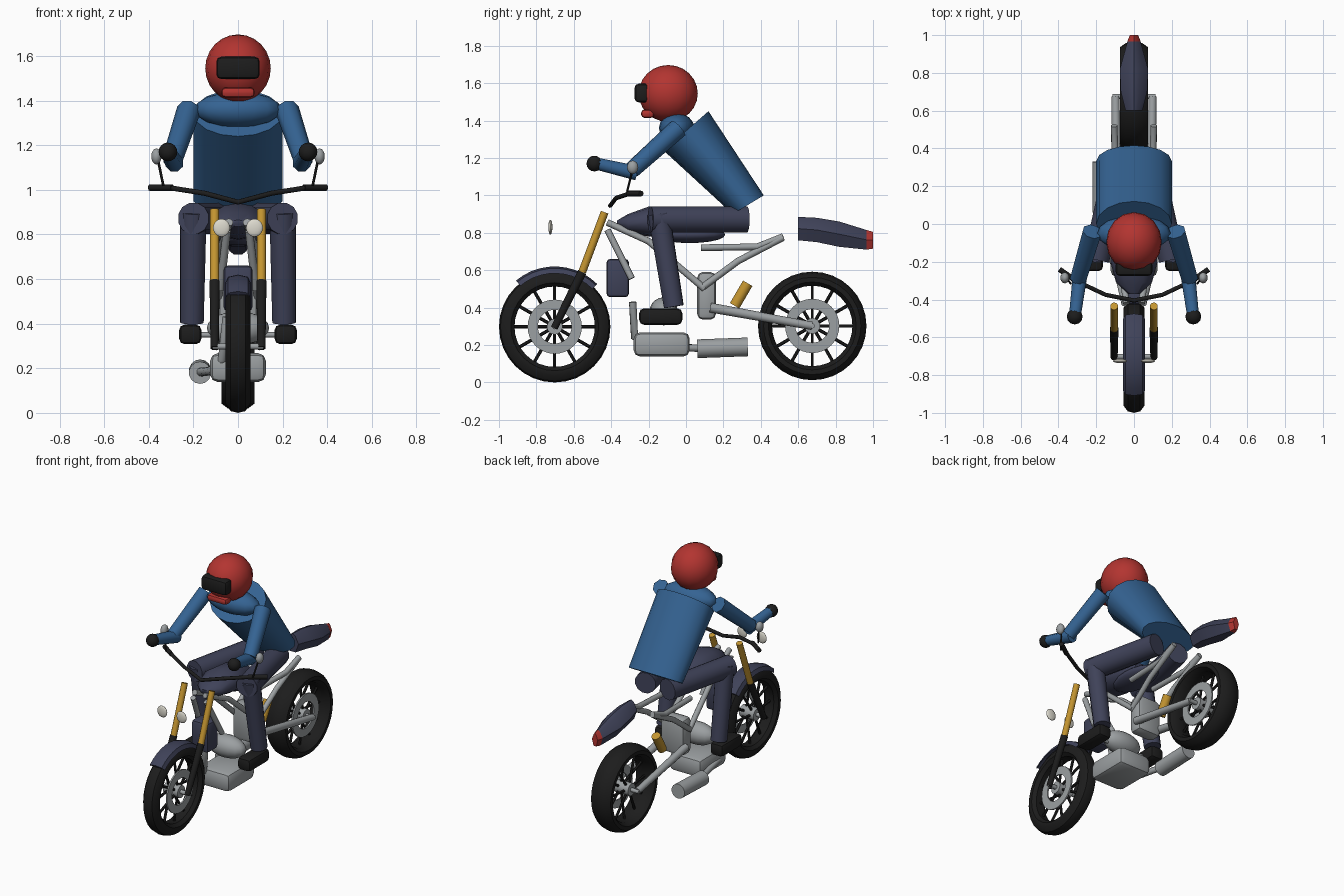
import bpy, bmesh, math
from mathutils import Vector, Matrix

cube = bpy.data.objects.get("Cube")
if cube:
    bpy.data.objects.remove(cube, do_unlink=True)


def material(name, rgb):
    m = bpy.data.materials.new(name)
    m.use_nodes = True
    m.diffuse_color = (*rgb, 1)
    bsdf = next(n for n in m.node_tree.nodes if n.type == 'BSDF_PRINCIPLED')
    bsdf.inputs["Base Color"].default_value = (*rgb, 1)
    bsdf.inputs["Roughness"].default_value = 0.6
    return m


RED = material("helmet red", (.45, .035, .03))
BLUE = material("jacket blue", (.035, .125, .29))
NAVY = material("slate navy", (.05, .055, .1))
GREY = material("metal grey", (.33, .35, .36))
GOLD = material("gold", (.55, .3, .03))
BLACK = material("rubber black", (.012, .012, .012))
IVORY = material("lamp ivory", (.72, .7, .62))


def finish(name, bm, mat, angle=35):
    bmesh.ops.recalc_face_normals(bm, faces=bm.faces)
    me = bpy.data.meshes.new(name)
    bm.to_mesh(me)
    bm.free()
    me.materials.append(mat)
    me.shade_smooth()
    me.set_sharp_from_angle(angle=math.radians(angle))
    ob = bpy.data.objects.new(name, me)
    bpy.context.collection.objects.link(ob)
    return ob


def loft(name, rings, mat, closed=False, angle=35):
    """Skin a list of equal rings; cap the ends unless the loop is closed."""
    bm = bmesh.new()
    vs = [[bm.verts.new(p) for p in ring] for ring in rings]
    n = len(vs[0])
    pairs = list(zip(vs, vs[1:])) + ([(vs[-1], vs[0])] if closed else [])
    for a, b in pairs:
        for i in range(n):
            j = (i + 1) % n
            bm.faces.new((a[i], a[j], b[j], b[i]))
    if not closed:
        bm.faces.new(vs[0])
        bm.faces.new(vs[-1])
    return finish(name, bm, mat, angle)


def tube(name, pts, r, mat, sides=10, r_end=None):
    """Round bar along a path, optionally tapering."""
    pts = [Vector(p) for p in pts]
    r_end = r if r_end is None else r_end
    last = len(pts) - 1
    rings, q, prev = [], None, None
    for i, p in enumerate(pts):
        t = (pts[min(i + 1, last)] - pts[max(i - 1, 0)]).normalized()
        q = t.to_track_quat('Z', 'Y') if q is None else prev.rotation_difference(t) @ q
        prev = t
        rad = r + (r_end - r) * i / last
        rings.append([p + q @ Vector((rad * math.cos(a), rad * math.sin(a), 0))
                      for a in (math.tau * (k + .5) / sides for k in range(sides))])
    return loft(name, rings, mat, angle=50 if sides > 6 else 30)


def ball(name, loc, radii, mat, u=16, v=10):
    bm = bmesh.new()
    bmesh.ops.create_uvsphere(bm, u_segments=u, v_segments=v, radius=1,
                              matrix=Matrix.Translation(loc) @ Matrix.Diagonal((*radii, 1)))
    return finish(name, bm, mat, 60)


def block(name, loc, size, bevel, mat, segments=2):
    bm = bmesh.new()
    bmesh.ops.create_cube(bm, size=1, matrix=Matrix.Translation(loc) @ Matrix.Diagonal((*size, 1)))
    bmesh.ops.bevel(bm, geom=bm.edges[:], offset=bevel, segments=segments,
                    profile=.5, affect='EDGES')
    return finish(name, bm, mat, 40)


def spin(name, hub, profile, mat, start=0, end=360, steps=32):
    """Turn an (x, radius) outline about a wheel axle."""
    full = end - start == 360
    rings = []
    for k in range(steps if full else steps + 1):
        a = math.radians(start + (end - start) * k / steps)
        rings.append([(x, hub[1] + r * math.cos(a), hub[2] + r * math.sin(a)) for x, r in profile])
    return loft(name, rings, mat, full, 40)


# Wheels
def wheel(name, hub, w, radius):
    tyre = [(-w * .6, .215), (-w, .235), (-w, .26), (-w * .6, radius - .008), (0, radius),
            (w * .6, radius - .008), (w, .26), (w, .235), (w * .6, .215)]
    spin(name + "_tyre", hub, tyre, BLACK)
    spin(name + "_brake_disc", hub, [(.038, .09), (.038, .145), (.048, .145), (.048, .09)], GREY)
    tube(name + "_hub", [(-.055, *hub[1:]), (.055, *hub[1:])], .042, GREY, 14)
    tube(name + "_axle", [(-.115, *hub[1:]), (.115, *hub[1:])], .014, GREY)
    for k in range(12):
        a = math.tau * k / 12
        side = .025 if k % 2 else -.025
        d = Vector((0, math.cos(a), math.sin(a)))
        tube(f"{name}_spoke_{k}", [Vector(hub) + d * .035 + Vector((side, 0, 0)),
                                   Vector(hub) + d * .222], .009, BLACK, 6)


FRONT, REAR = (0, -.702, .298), (0, .675, .302)
wheel("front_wheel", FRONT, .055, .298)
wheel("rear_wheel", REAR, .075, .29)
spin("front_fender", FRONT, [(-.057, .285), (-.045, .312), (0, .322), (.045, .312), (.057, .285),
                             (.045, .3), (-.045, .3)], NAVY, 45, 130, 10)

# Engine and exhaust
block("engine_sump", (0, -.13, .203), (.25, .3, .13), .035, GREY)
ball("engine_cover", (0, -.12, .38), (.14, .075, .075), GREY)
block("pivot_block", (0, .11, .463), (.18, .1, .255), .03, GREY)
tube("exhaust_header", [(-.05, -.285, .43), (-.07, -.275, .24), (-.11, -.2, .19),
                        (-.15, 0, .185), (-.17, .08, .183)], .02, GREY)
tube("muffler", [(-.17, .06, .18), (-.17, .33, .19)], .05, GREY, 14)
tube("foot_peg_bar", [(-.22, -.12, .35), (.22, -.12, .35)], .012, GREY)
block("radiator", (0, -.365, .558), (.13, .12, .205), .02, NAVY)
tube("rear_shock", [(0, .26, .41), (0, .33, .53)], .03, GOLD, 12)

# Bodywork
loft("fuel_tank", [[(hw * math.cos(a), y, z + hz * math.sin(a))
                    for a in (math.tau * k / 12 for k in range(12))]
                   for y, hw, z, hz in [(-.37, .03, .85, .015), (-.31, .095, .85, .05),
                                        (-.2, .125, .86, .08), (-.05, .11, .85, .08),
                                        (.08, .06, .82, .05)]], NAVY, angle=50)
ball("seat", (0, .02, .79), (.1, .19, .045), NAVY)


def tail_ring(y, hw, bottom, top):
    mid = (bottom + top) / 2
    return [(-hw, y, mid), (-hw * .4, y, top - .01), (0, y, top), (hw * .4, y, top - .01),
            (hw, y, mid), (hw * .5, y, bottom), (-hw * .5, y, bottom)]


loft("tail_fairing", [tail_ring(.6, .045, .76, .885), tail_ring(.7, .07, .75, .88),
                      tail_ring(.82, .075, .725, .86), tail_ring(.965, .035, .71, .815)], NAVY)
loft("tail_light", [tail_ring(.965, .036, .71, .815), tail_ring(1, .022, .715, .805)], RED)

# Handlebar
tube("handlebar", [(-.31, -.3, 1.01), (-.15, -.375, .985), (0, -.405, .945),
                   (.15, -.375, .985), (.31, -.3, 1.01)], .012, BLACK, 8)

# Head and torso
ball("helmet", (0, -.095, 1.545), (.147, .158, .152), RED, 16, 12)
block("visor", (0, -.235, 1.547), (.195, .08, .1), .022, BLACK)
block("chin_guard", (0, -.205, 1.437), (.15, .07, .045), .018, RED)
torso = []
for y, z, hy, hz in [(.333, .95, .083, .05), (0, 1.345, .12, .105)]:
    torso.append([(.2 * math.cos(a), y + hy * math.sin(a), z + hz * math.sin(a))
                  for a in (math.tau * k / 16 for k in range(16))])
loft("torso", torso, BLUE, angle=40)
ball("shoulders", (0, -.05, 1.36), (.195, .095, .08), BLUE, 16, 8)

# Everything that comes in left and right copies
for side, s in (("left", 1), ("right", -1)):
    def bar(part, pts, *args):
        tube(f"{side}_{part}", [(s * x, y, z) for x, y, z in pts], *args)

    bar("fork_lower", [(.105, -.705, .29), (.105, -.555, .59)], .019, BLACK, 10, .024)
    bar("fork_upper", [(.105, -.555, .59), (.105, -.435, .91)], .021, GOLD)
    ball(f"{side}_headlight", (s * .074, -.725, .83), (.038, .011, .04), IVORY)

    # Frame and swing arm
    bar("main_frame_tube", [(.04, -.42, .855), (.07, -.2, .755), (.09, .1, .5)], .018, GREY)
    bar("down_tube", [(.05, -.42, .815), (.08, -.29, .555)], .018, GREY)
    bar("seat_rail", [(.09, .08, .72), (.1, .38, .725), (.105, .52, .78)], .018, GREY)
    bar("seat_stay", [(.09, .09, .51), (.1, .28, .65), (.105, .52, .775)], .018, GREY)
    bar("swing_arm", [(.09, .13, .4), (.098, .675, .302)], .026, GREY, 10, .022)

    # Grips and mirrors
    bar("grip", [(.295, -.31, 1.01), (.395, -.24, 1.01)], .015, BLACK)
    bar("mirror_stem", [(.335, -.315, 1.02), (.36, -.285, 1.14)], .006, BLACK, 6)
    ball(f"{side}_mirror", (s * .366, -.285, 1.15), (.024, .03, .036), GREY, 10, 8)

    # Rider limbs
    bar("upper_arm", [(.22, -.04, 1.36), (.295, -.29, 1.135)], .054, BLUE, 8, .046)
    bar("forearm", [(.285, -.265, 1.12), (.312, -.48, 1.17)], .042, BLUE, 8, .034)
    ball(f"{side}_glove", (s * .314, -.49, 1.17), (.042, .042, .042), BLACK, 12, 8)
    bar("thigh", [(.085, .325, .872), (.2, -.19, .872)], .072, NAVY, 12)
    bar("shin", [(.2, -.145, .9), (.207, -.065, .405)], .06, NAVY, 12, .054)
    block(f"{side}_boot", (s * .214, -.135, .352), (.1, .23, .088), .025, BLACK)
